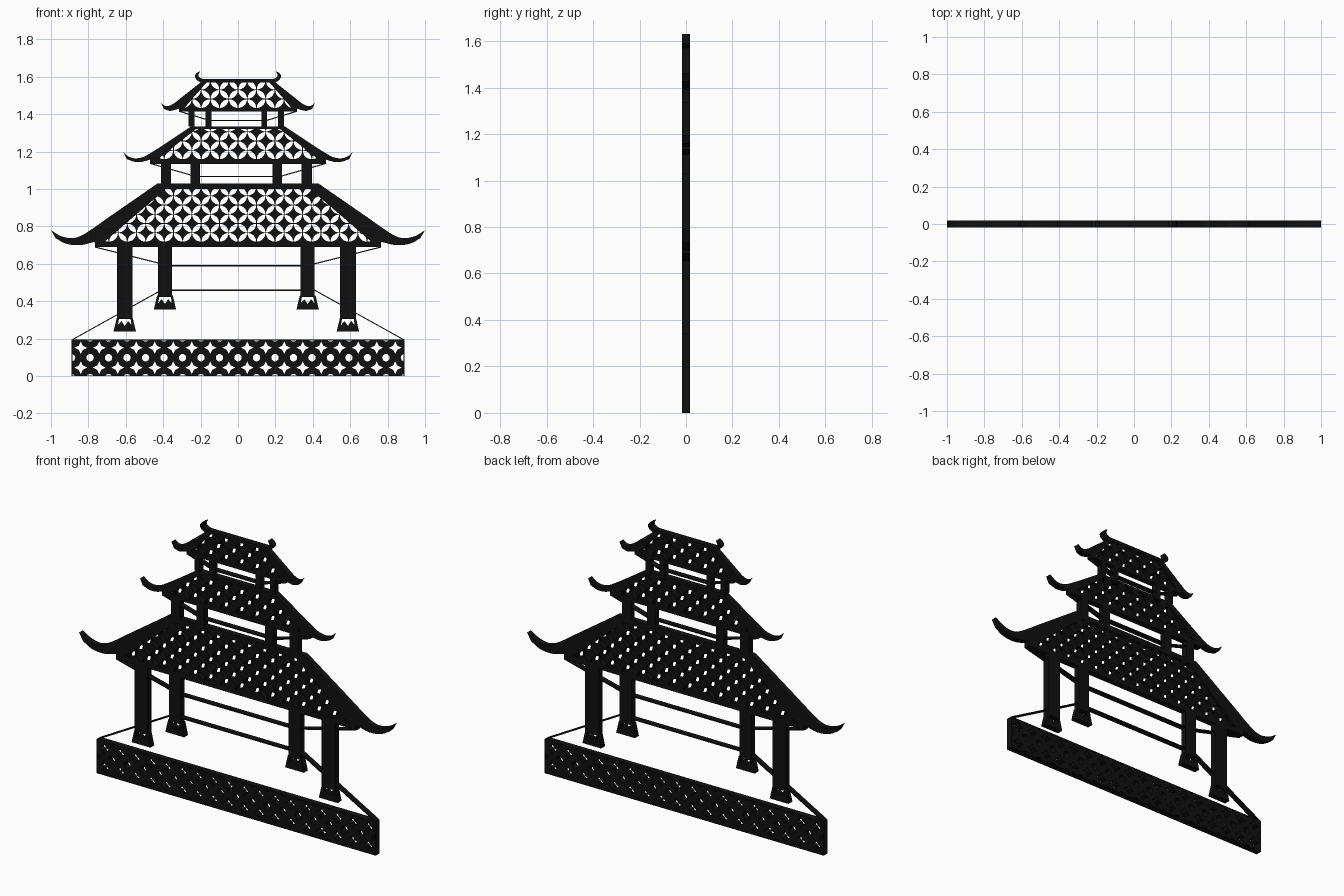
import bpy, bmesh
from math import sin, cos, pi, sqrt
from mathutils import Matrix, Vector

if "Cube" in bpy.data.objects:
    bpy.data.objects.remove(bpy.data.objects["Cube"])

HALF = 0.018          # half the panel thickness
D = 0.0493            # half the lattice pitch
ink = bpy.data.materials.new("black")
ink.diffuse_color = (0.005, 0.005, 0.005, 1)
ink.use_nodes = True
ink.node_tree.nodes["Principled BSDF"].inputs["Base Color"].default_value = ink.diffuse_color


def panel(name, loops, half=HALF):
    """Extrude filled x/z outlines (inner loops become holes)."""
    cu = bpy.data.curves.new(name, 'CURVE')
    cu.dimensions, cu.fill_mode, cu.extrude = '2D', 'BOTH', half
    for pts in loops:
        s = cu.splines.new('POLY')
        s.points.add(len(pts) - 1)
        for p, (x, z) in zip(s.points, pts):
            p.co = (x, z, 0, 1)
        s.use_cyclic_u, s.use_smooth = True, False
    tmp = bpy.data.objects.new(name + "_tmp", cu)
    bpy.context.collection.objects.link(tmp)
    dg = bpy.context.evaluated_depsgraph_get()
    me = bpy.data.meshes.new_from_object(tmp.evaluated_get(dg))
    bpy.data.objects.remove(tmp)
    me.transform(Matrix.Rotation(pi / 2, 4, 'X'))
    bm = bmesh.new()
    bm.from_mesh(me)
    bmesh.ops.remove_doubles(bm, verts=bm.verts, dist=1e-5)
    bmesh.ops.recalc_face_normals(bm, faces=bm.faces)
    bm.to_mesh(me)
    bm.free()
    me.materials.clear()
    me.materials.append(ink)
    ob = bpy.data.objects.new(name, me)
    bpy.context.collection.objects.link(ob)
    return ob


def clip(pts, region):
    """Clip a loop to a convex counter-clockwise region."""
    for (ax, az), (bx, bz) in zip(region, region[1:] + region[:1]):
        side = lambda p: (bx - ax) * (p[1] - az) - (bz - az) * (p[0] - ax)
        out = []
        for p, q in zip(pts, pts[1:] + pts[:1]):
            sp, sq = side(p), side(q)
            if sp >= 0:
                out.append(p)
            if sp * sq < 0:
                t = sp / (sp - sq)
                out.append((p[0] + t * (q[0] - p[0]), p[1] + t * (q[1] - p[1])))
        pts = out
        if len(pts) < 3:
            return None
    area = sum(p[0] * q[1] - q[0] * p[1] for p, q in zip(pts, pts[1:] + pts[:1]))
    return pts if abs(area) > 1e-4 else None


def smooth(pts, n=5):
    """Catmull-Rom curve through the points."""
    v = [Vector(p) for p in pts]
    v = [2 * v[0] - v[1]] + v + [2 * v[-1] - v[-2]]
    out = []
    for a, b, c, d in zip(v, v[1:], v[2:], v[3:]):
        for k in range(n):
            t = k / n
            out.append(tuple(0.5 * (2 * b + (c - a) * t + (2 * a - 5 * b + 4 * c - d) * t * t
                                    + (3 * b - a - 3 * c + d) * t ** 3)))
    return out + [tuple(pts[-1])]


def petal(cx, cz, tilt):
    """Lens-shaped opening lying along a lattice diagonal."""
    pts, k = [], 0.94
    for s in (1, -1):
        for i in range(8):
            a = -pi / 4 + i / 8 * pi / 2
            u, w = s * D * sin(a) * k, s * D * (cos(a) - sqrt(0.5)) * k
            c = sqrt(0.5)
            pts.append((cx + c * (u - tilt * w), cz + c * (tilt * u + w)))
    return pts


def lattice(z0, z1, w0, w1):
    """Overlapping-circle lattice openings inside a trapezoid."""
    region = [(-w0, z0), (w0, z0), (w1, z1), (-w1, z1)]
    holes = []
    for j in range(int((z1 - z0) / D) + 1):
        for i in range(-17, 17):
            p = petal((i + 0.5) * D, z0 + (j + 0.5) * D, 1 if (i + j) % 2 == 0 else -1)
            p = clip(p, region)
            if p:
                holes.append(p)
    return holes


def roof(name, runs, grid):
    half = [p for r in runs for p in (smooth(r) if len(r) > 2 else r)]
    outline = half + [(-x, z) for x, z in reversed(half)]
    panel(name, [outline] + lattice(*grid))


# Three roofs: ridge to horn tip, horn underside, eave edge
roof("lower_roof", [
    [(0.43, 1.03)],
    [(0.70, 0.843), (0.765, 0.797), (0.835, 0.752), (0.89, 0.737), (0.95, 0.75), (1.0, 0.78)],
    [(0.975, 0.737), (0.92, 0.708), (0.845, 0.70), (0.766, 0.718)],
    [(0.765, 0.69)]], (0.717, 1.0, 0.715, 0.385))
roof("middle_roof", [
    [(0.25, 1.335)],
    [(0.42, 1.222), (0.46, 1.197), (0.505, 1.172), (0.55, 1.164), (0.585, 1.174), (0.612, 1.195)],
    [(0.595, 1.16), (0.55, 1.145), (0.51, 1.146), (0.471, 1.157)],
    [(0.47, 1.135)]], (1.158, 1.32, 0.43, 0.225))
roof("upper_roof", [
    [(0.185, 1.587)],
    [(0.186, 1.588), (0.203, 1.595), (0.212, 1.608), (0.203, 1.63)],
    [(0.22, 1.622), (0.23, 1.605), (0.222, 1.585), (0.2, 1.57)],
    [(0.32, 1.475), (0.345, 1.456), (0.37, 1.445), (0.393, 1.446), (0.412, 1.46)],
    [(0.395, 1.427), (0.36, 1.418), (0.316, 1.43)],
    [(0.315, 1.415)]], (1.432, 1.57, 0.288, 0.168))

# Plinth pierced with stars and round holes
W, H = 0.89, 0.195
inner = [(-W + .004, .004), (W - .004, .004), (W - .004, H - .004), (-W + .004, H - .004)]
cell = 2 * W / 18
loops = [[(-W, 0), (W, 0), (W, H), (-W, H)]]
for i in range(18):
    for z in (0.045, 0.151):
        loops.append([(-W + (i + .5) * cell + r * cos(k * pi / 8), z + r * sin(k * pi / 8))
                      for k in range(16) for r in [(0.034, 0.02, 0.016, 0.02)[k % 4]]])
for i in range(19):
    for z in (-0.008, 0.098, 0.204):
        c = clip([(-W + i * cell + .02 * cos(k * pi / 8), z + .02 * sin(k * pi / 8))
                  for k in range(16)], inner)
        if c:
            loops.append(c)
panel("plinth", loops)

# Columns (x0, x1, z0, z1, has foot), mirrored left and right
columns = [("lower_outer", .545, .63, .313, .69, True), ("lower_inner", .335, .41, .43, .69, True),
           ("middle_outer", .34, .395, 1.03, 1.135, False), ("middle_inner", .185, .235, 1.03, 1.135, False),
           ("upper_outer", .215, .247, 1.335, 1.415, False), ("upper_inner", .125, .155, 1.335, 1.415, False)]
tooth = [(-.031, .068), (.031, .068), (.037, .034), (.018, .056), (0, .03), (-.018, .056), (-.037, .034)]
for name, a, b, z0, z1, foot in columns:
    for s, side in ((1, "right"), (-1, "left")):
        # the drawing sits a hair to the left on one side
        x0, x1 = (a, b) if s > 0 else (-b - .018, -a - .018)
        panel(f"{name}_column_{side}", [[(x0, z0), (x1, z0), (x1, z1), (x0, z1)]])
        if foot:
            m, zb = (x0 + x1) / 2, z0 - 0.075
            panel(f"{name}_foot_{side}", [
                [(m - .06, zb), (m + .06, zb), (m + .042, z0), (m - .042, z0)],
                [(m + x, zb + z) for x, z in tooth]])


# Thin perspective lines behind the columns
def wire(name, path, w=0.003):
    up = [(x, z + w) for x, z in path]
    panel(name, [up + [(x, z - w) for x, z in reversed(path)]], HALF - 0.001)


for name, xe, ze, xi, zi in (("floor_line", .885, .195, .41, .459), ("lower_ceiling_line", .765, .69, .37, .59),
                             ("middle_ceiling_line", .47, 1.137, .225, 1.067),
                             ("upper_ceiling_line", .315, 1.416, .15, 1.366)):
    wire(name, [(-xe, ze), (-xi, zi), (xi, zi), (xe, ze)])
